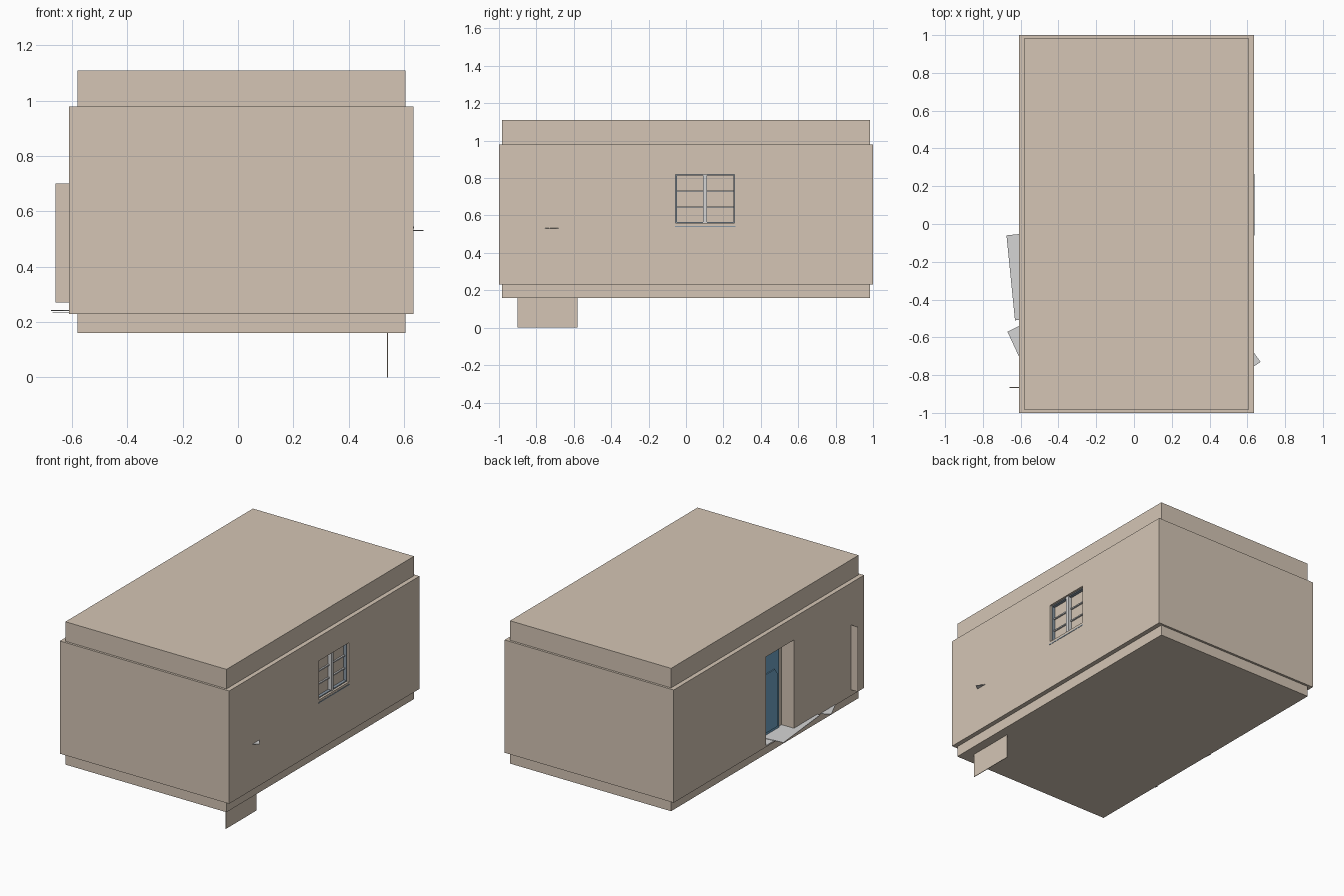
import bpy
import bmesh

old = bpy.data.objects.get("Cube")
if old:
    bpy.data.objects.remove(old, do_unlink=True)


def material(name, rgb):
    m = bpy.data.materials.new(name)
    m.use_nodes = True
    m.diffuse_color = (*rgb, 1)
    m.node_tree.nodes["Principled BSDF"].inputs["Base Color"].default_value = (*rgb, 1)
    return m


STUCCO = material("warm_stucco", (0.66, 0.56, 0.46))
GREY = material("pale_grey", (0.66, 0.66, 0.66))
BLUE = material("door_blue", (0.16, 0.37, 0.56))
SLATE = material("slate_frame", (0.25, 0.31, 0.37))


def prism(name, points, thickness, mat):
    """Extrude a closed planar outline by a vector."""
    bm = bmesh.new()
    face = bm.faces.new([bm.verts.new(p) for p in points])
    top = bmesh.ops.extrude_face_region(bm, geom=[face])["geom"]
    bmesh.ops.translate(bm, vec=thickness,
                        verts=[v for v in top if isinstance(v, bmesh.types.BMVert)])
    bmesh.ops.recalc_face_normals(bm, faces=bm.faces)
    mesh = bpy.data.meshes.new(name)
    bm.to_mesh(mesh)
    bm.free()
    mesh.materials.append(mat)
    ob = bpy.data.objects.new(name, mesh)
    bpy.context.collection.objects.link(ob)
    return ob


def box(name, x, y, z, mat):
    outline = [(x[0], y[0], z[0]), (x[1], y[0], z[0]),
               (x[1], y[1], z[0]), (x[0], y[1], z[0])]
    return prism(name, outline, (0, 0, z[1] - z[0]), mat)


def carve(target, cutter):
    """Cut an opening and discard the cutter."""
    mod = target.modifiers.new("opening", "BOOLEAN")
    mod.operation = "DIFFERENCE"
    mod.solver = "EXACT"
    mod.object = cutter
    cutter.hide_render = True
    bpy.context.view_layer.objects.active = target
    bpy.ops.object.modifier_apply(modifier=mod.name)
    bpy.data.objects.remove(cutter, do_unlink=True)


# Main masses
INNER_X, INNER_Y = (-0.58, 0.605), (-0.985, 0.985)
LEFT, RIGHT = 0.635, -0.61
box("base_slab", INNER_X, INNER_Y, (0.16, 0.23), STUCCO)
box("roof_slab", INNER_X, INNER_Y, (0.98, 1.11), STUCCO)
walls = box("walls", (RIGHT, LEFT), (-1, 1), (0.23, 0.98), STUCCO)

# Recessed door and window openings
DOOR_X = -0.52
carve(walls, box("door_cutter", (-0.7, DOOR_X), (-0.263, 0.03), (0.236, 0.83), STUCCO))
WIN_X, WIN_Y, WIN_Z = 0.60, (-0.055, 0.26), (0.56, 0.82)
carve(walls, box("window_cutter", (WIN_X, 0.7), WIN_Y, WIN_Z, STUCCO))

# Door with a chamfered raised panel
box("door_leaf", (DOOR_X - 0.008, DOOR_X), (-0.224, -0.005), (0.24, 0.80), BLUE)
px = DOOR_X - 0.008
panel = [(-0.2, 0.26), (-0.03, 0.26), (-0.03, 0.61), (-0.06, 0.65),
         (-0.17, 0.65), (-0.2, 0.61)]
prism("door_panel", [(px, y, z) for y, z in panel], (-0.006, 0, 0), BLUE)
box("door_threshold", (RIGHT, DOOR_X), (-0.263, 0.03), (0.236, 0.24), GREY)

# Window frame, mullion and glazing bars
edge = 0.006
for i, y in enumerate((WIN_Y[0], WIN_Y[1] - edge)):
    box(f"window_side_{i}", (WIN_X, WIN_X + 0.02), (y, y + edge), WIN_Z, SLATE)
for i, z in enumerate((WIN_Z[0], WIN_Z[1] - edge)):
    box(f"window_rail_{i}", (WIN_X, WIN_X + 0.02), WIN_Y, (z, z + edge), SLATE)
box("window_mullion", (WIN_X, WIN_X + 0.025), (0.09, 0.112), WIN_Z, GREY)
for i, z in enumerate((0.645, 0.73)):
    box(f"glazing_bar_{i}", (WIN_X, WIN_X + 0.01), WIN_Y, (z - 0.004, z + 0.004), GREY)
box("window_sill", (0.6, LEFT + 0.002), (-0.06, 0.265), (0.538, 0.545), SLATE)

# Thin upright boards
box("side_board", (-0.66, -0.60), (-0.867, -0.863), (0.27, 0.70), STUCCO)
box("hanging_board", (0.538, 0.542), (-0.9, -0.58), (0, 0.17), STUCCO)

# Flat slabs that poke out through the walls
slabs = {
    "long_floor_slab": (0.24, [(-0.675, -0.06), (-0.525, -0.045),
                               (-0.48, -0.495), (-0.63, -0.51)]),
    "short_floor_slab": (0.232, [(-0.67, -0.57), (-0.59, -0.53),
                                 (-0.53, -0.66), (-0.61, -0.70)]),
    "shelf_slab": (0.53, [(0.67, -0.73), (0.63, -0.675),
                          (0.57, -0.72), (0.61, -0.77)]),
}
for name, (z, outline) in slabs.items():
    prism(name, [(x, y, z) for x, y in outline], (0, 0, 0.003), GREY)
